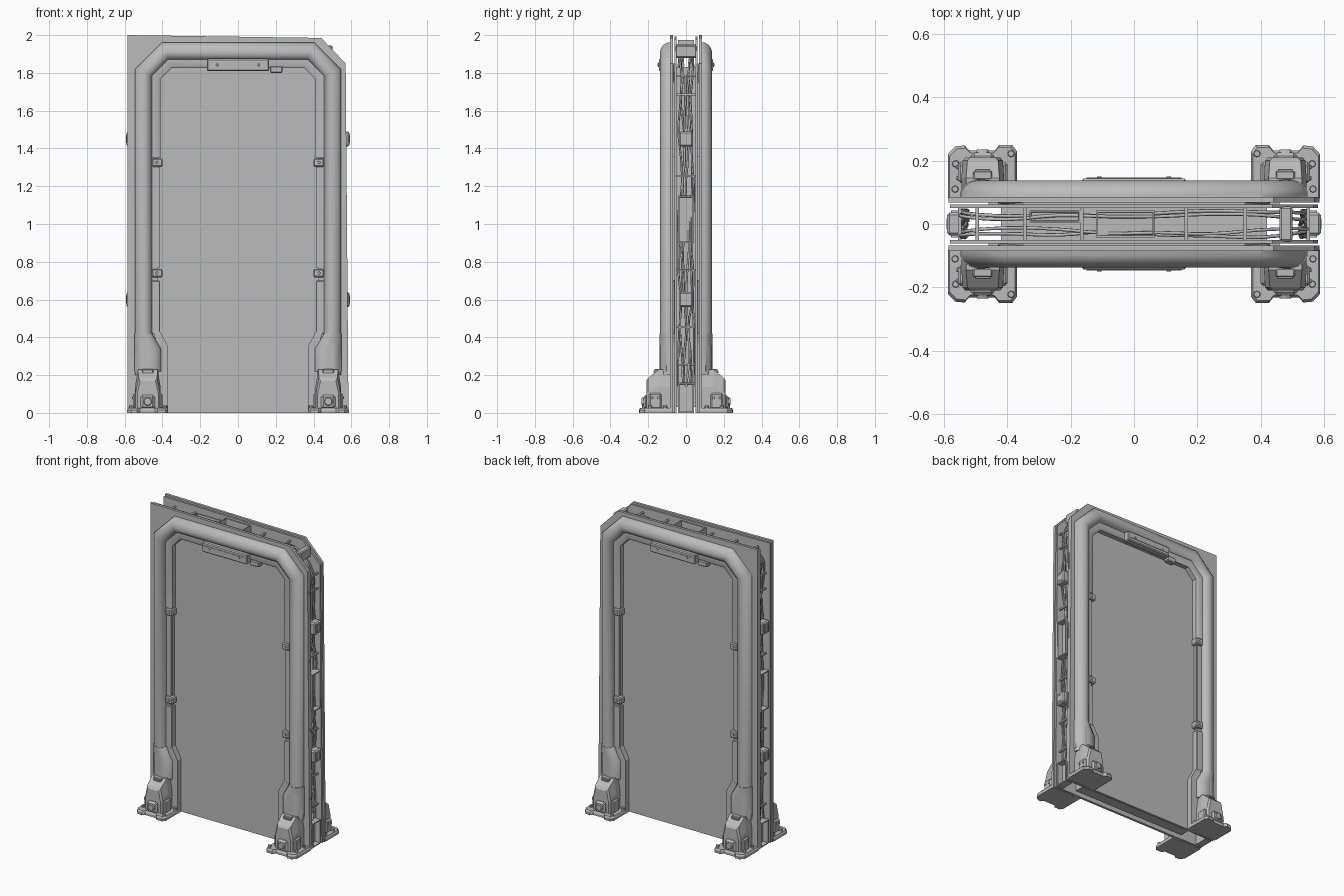
import bpy, bmesh, math, random
from mathutils import Vector

random.seed(4)
if "Cube" in bpy.data.objects:
    bpy.data.objects.remove(bpy.data.objects["Cube"])

grey = bpy.data.materials.new("plain grey")
grey.use_nodes = True
grey.diffuse_color = (0.5, 0.5, 0.5, 1)
grey.node_tree.nodes["Principled BSDF"].inputs["Base Color"].default_value = (0.5, 0.5, 0.5, 1)


def finish(name, bm, smooth=False):
    bmesh.ops.recalc_face_normals(bm, faces=bm.faces)
    me = bpy.data.meshes.new(name)
    bm.to_mesh(me)
    bm.free()
    me.materials.append(grey)
    ob = bpy.data.objects.new(name, me)
    bpy.context.collection.objects.link(ob)
    if smooth:
        bpy.ops.object.select_all(action="DESELECT")
        ob.select_set(True)
        bpy.context.view_layer.objects.active = ob
        bpy.ops.object.shade_smooth_by_angle(angle=math.radians(40))
    return ob


def loft(name, rings, caps=True, closed=True, smooth=False):
    """Skin rings of equal point count."""
    bm = bmesh.new()
    vs = [[bm.verts.new(p) for p in r] for r in rings]
    n = len(rings[0])
    for a, b in zip(vs, vs[1:]):
        for i in range(n if closed else n - 1):
            j = (i + 1) % n
            bm.faces.new((a[i], a[j], b[j], b[i]))
    if caps:
        bm.faces.new(vs[0])
        bm.faces.new(vs[-1])
    return finish(name, bm, smooth)


def slab(name, pts, y0, y1):
    return loft(name, [[(x, y, z) for x, z in pts] for y in (y0, y1)])


def box(name, x, y, z, bevel=0.0):
    """Box from (min, max) pairs."""
    bm = bmesh.new()
    bmesh.ops.create_cube(bm, size=1)
    for v in bm.verts:
        v.co = [sum(r) / 2 + c * (r[1] - r[0]) for r, c in zip((x, y, z), v.co)]
    if bevel:
        bmesh.ops.bevel(bm, geom=bm.edges[:], offset=bevel, segments=1, affect="EDGES")
    return finish(name, bm)


def tray(name, x, y, z, out, wall=0.01, deep=0.035):
    """Box with a recess in the face that points along out."""
    ob = box(name, x, y, z)
    bm = bmesh.new()
    bm.from_mesh(ob.data)
    bm.normal_update()
    face = max(bm.faces, key=lambda f: f.normal.dot(Vector(out)))
    bmesh.ops.inset_individual(bm, faces=[face], thickness=wall)
    bmesh.ops.inset_individual(bm, faces=[face], thickness=0.002, depth=-deep)
    bm.to_mesh(ob.data)
    bm.free()


def bolt(name, p, axis, r, h, sides=8):
    bm = bmesh.new()
    bmesh.ops.create_cone(bm, cap_ends=True, segments=sides, radius1=r, radius2=r * 0.8, depth=h)
    q = Vector((0, 0, 1)).rotation_difference(Vector(axis))
    for v in bm.verts:
        v.co = q @ v.co + Vector(p)
    finish(name, bm)


def cable(name, pts, r):
    cu = bpy.data.curves.new(name, "CURVE")
    cu.dimensions = "3D"
    cu.bevel_depth = r
    cu.bevel_resolution = 1
    cu.resolution_u = 3
    sp = cu.splines.new("BEZIER")
    sp.bezier_points.add(len(pts) - 1)
    for b, p in zip(sp.bezier_points, pts):
        b.co = p
        b.handle_left_type = b.handle_right_type = "AUTO"
    cu.materials.append(grey)
    bpy.context.collection.objects.link(bpy.data.objects.new(name, cu))


def arch(d, y, z0):
    """Chamfered doorway path, inset by d."""
    w, t, c = 0.545 - d, 1.96 - d, 0.14 - 0.586 * d
    half = [(-w, z0), (-w, t - c), (-w + c, t)]
    return [(x, y, z) for x, z in half + [(-x, z) for x, z in half[::-1]]]


outline = [(0.585, 0), (0.57, 1.85), (0.44, 1.985), (-0.585, 2.0), (-0.585, 0)]
opening = [(p[0], p[2]) for p in arch(0.12, 0, 0)]
tube = [(0, .07), (0, .1), (.012, .12), (.03, .133), (.05, .138), (.068, .134), (.084, .12), (.09, .105), (.09, .07)]
trim = [(.088, .08), (.088, .108), (.122, .108), (.134, .1), (.134, .06)]

for s, side in ((-1, "front"), (1, "back")):
    # Wall plates, door leaf and the arched frame
    slab(side + "_outer_plate", outline + opening, s * 0.068, s * 0.085)
    slab(side + "_inner_plate", [(x * 0.993, z * 0.996) for x, z in outline] + opening, s * 0.05, s * 0.062)
    slab(side + "_door", [(-.43, 0), (.43, 0), (.43, 1.75), (.35, 1.85), (-.35, 1.85), (-.43, 1.75)], s * .052, s * .068)
    for name, prof, z0 in (("frame_tube", tube, 0.2), ("frame_trim", trim, 1.35)):
        rows = [arch(d, s * y, z0) for d, y in prof]
        loft(side + "_" + name, list(zip(*rows)), smooth=True)

    # Light bar over the door
    box(side + "_light_bar", (-.165, .165), sorted((s * .1, s * .144)), (1.81, 1.875), .006)
    box(side + "_light_bar_panel", (-.15, .15), sorted((s * .14, s * .147)), (1.83, 1.855))
    box(side + "_bar_clip", sorted((-s * .17, -s * .235)), sorted((s * .08, s * .118)), (1.8, 1.835), .005)
    for x in (-.11, .11):
        bolt(side + "_bar_screw", (x, s * .147, 1.842), (0, s, 0), .008, .006)

    for m in (-1, 1):
        tag = side + ("_left" if m > 0 else "_right")

        def ys(a, b):
            return sorted((s * a, s * b))

        def xs(a, b):
            return sorted((m * a, m * b))

        # Lower jamb, sleeve and inner edge strips
        slab(tag + "_jamb_foot", [(m * x, z) for x, z in
             ((.46, .46), (.412, .43), (.37, .35), (.37, 0), (.42, 0), (.42, .34))], s * .06, s * .105)
        rings = []
        for z, w in ((.22, .14), (.34, .14), (.42, .092)):
            rings.append([(m * (.548 - d / .09 * w), s * (y + .002), z) for d, y in tube])
        loft(tag + "_sleeve", rings, smooth=True)
        box(tag + "_lower_strip", xs(.412, .46), ys(.06, .106), (.42, .7), .004)
        box(tag + "_middle_strip", xs(.424, .46), ys(.06, .1), (.7, 1.36))
        box(tag + "_strip_rod", xs(.414, .428), ys(.075, .095), (.77, 1.3))
        for z in (.74, 1.325):
            box(tag + "_strip_clip", xs(.4, .455), ys(.068, .116), (z - .022, z + .022), .006)
            bolt(tag + "_clip_screw", (m * .428, s * .117, z), (0, s, 0), .009, .008)

        # Foot: notched base, sloping block, bracket and bolts
        base = [(.37, .08), (.37, .23), (.385, .25), (.425, .25), (.44, .232), (.52, .232),
                (.535, .248), (.565, .245), (.588, .22), (.588, .08)]
        loft(tag + "_foot_base", [[(m * (.478 + (x - .478) * k), s * (.08 + (y - .08) * k), z) for x, y in base]
             for z, k in ((0, 1), (.015, 1), (.027, .95))])
        rings = []
        for y, top, e in ((.08, .23, 0), (.145, .23, 0), (.2, .185, .004), (.21, .17, .012)):
            rings.append([(m * x, s * y, z) for x, z in
                         ((.41 + e, .02), (.41 + e, top * .6), (.425 + e, top),
                          (.53 - e, top), (.545 - e, top * .6), (.545 - e, .02))])
        loft(tag + "_foot_block", rings)
        box(tag + "_foot_slot", xs(.448, .508), ys(.14, .168), (.2, .232), .004)
        for z in (.212, .22):
            box(tag + "_foot_slot_rib", xs(.455, .5), ys(.165, .172), (z, z + .004))
        box(tag + "_foot_socket", xs(.44, .516), ys(.19, .226), (.02, .095), .012)
        bolt(tag + "_foot_nut", (m * .478, s * .228, .06), (0, s, 0), .024, .014, 10)
        box(tag + "_foot_side_lug", xs(.4, .556), ys(.13, .195), (.02, .105), .008)
        for y in (.145, .18):
            bolt(tag + "_lug_bolt", (m * .557, s * y, .08), (m, 0, 0), .008, .008)
        for x, y in ((.385, .115), (.388, .222), (.565, .11), (.563, .19)):
            bolt(tag + "_base_bolt", (m * x, s * y, .03), (0, 0, 1), .012, .02)

# Core between the two walls
for m in (-1, 1):
    box("core_side", sorted((m * .4, m * .42)), (-.052, .052), (.03, 1.83))
box("core_top", (-.42, .42), (-.052, .052), (1.81, 1.83))
box("core_floor", (-.42, .42), (-.052, .052), (.03, .045))

# Side service boxes and cable brackets
for m in (-1, 1):
    out = (m, 0, 0)
    x = sorted((m * .53, m * .578))
    tray("side_service_box", x, (-.042, .042), (.9, 1.15), out)
    tray("side_floor_box", x, (-.042, .042), (0, .16), out)
    for z in (.6, 1.45):
        box("side_bracket", sorted((m * .54, m * .59)), (-.036, .036), (z - .04, z + .04), .008)
        tray("side_bracket_face", sorted((m * .585, m * .592)), (-.017, .017), (z - .022, z + .022), out, .005, .004)
    for z in (.25, .45, .75, 1.25, 1.68, 1.78):
        box("side_cross_rod", sorted((m * .545, m * .555)), (-.055, .055), (z, z + .01))

# Top service box, cross rods and corner block
tray("top_service_box", (-.12, .065), (-.042, .042), (1.91, 1.975), (0, 0, 1), .008, .055)
tray("top_small_box", (-.33, -.17), (.005, .042), (1.9, 1.95), (0, 0, 1), .006, .02)
for x in (-.495, -.345, -.165, .165, .35):
    box("top_cross_rod", (x - .006, x + .006), (-.055, .055), (1.94, 1.952))
box("corner_block", (.46, .5), (-.055, .055), (1.88, 1.945), .006)

# Cables up both sides and across the top
for i, y in enumerate((-.033, -.022, -.008, .01, .022, .034)):
    def wob(a):
        return random.uniform(-a, a)
    run = []
    for m in (1, -1):
        leg = [(m * (.535 + wob(.012)), max(-.042, min(.042, y + wob(.012))), .14 + .15 * k) for k in range(12)]
        run.append(leg)
    over = [(.4 - .16 * k, max(-.042, min(.042, y + wob(.01))), 1.915 + wob(.02)) for k in range(6)]
    if i in (0, 1, 4, 5):
        cable("long_cable", run[0] + over + [(-.53, y, 1.9)] + run[1][::-1], .0055)
    else:
        for leg in run:
            cable("side_cable", leg, .006)
